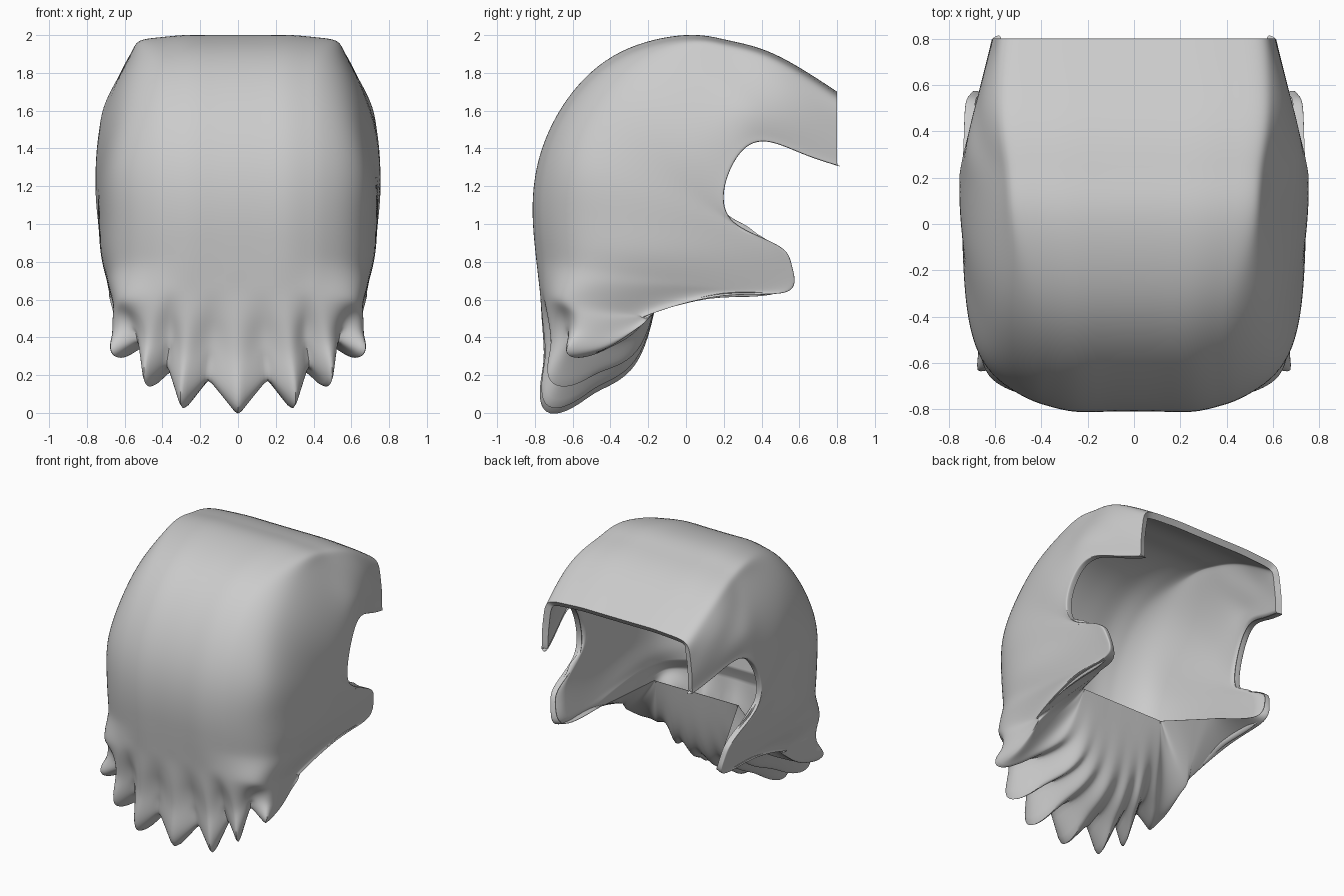
import bpy, math
from mathutils import Vector

cube = bpy.data.objects.get("Cube")
if cube:
    bpy.data.objects.remove(cube)

grey = bpy.data.materials.new("plain_grey")
grey.use_nodes = True
COLOUR = (0.6, 0.6, 0.6, 1)
grey.diffuse_color = COLOUR
grey.node_tree.nodes["Principled BSDF"].inputs["Base Color"].default_value = COLOUR


def table(points, v):
    """Piecewise linear lookup."""
    if v <= points[0][0]:
        return points[0][1]
    for (a, p), (b, q) in zip(points, points[1:]):
        if v <= b:
            return p + (q - p) * (v - a) / (b - a)
    return points[-1][1]


def half_width(y, z):
    """Half width of the side wall at a given depth and height."""
    by_depth = table([(-.7, .70), (-.4, .72), (0, .745), (.2, .755), (.4, .71), (.6, .66), (.8, .61)], y)
    by_height = table([(.5, .635), (.65, .68), (.85, .725), (1.1, .745), (1.25, .755)], z)
    if z > 1.2:
        return by_depth
    return min(by_depth, by_height) if y < 0 else by_height


# Widest reach of the crown's rounded shoulders by height
SHOULDER = [(1.3, .76), (1.5, .735), (1.6, .715), (1.75, .645), (1.9, .565), (2, .5)]

# Shell rows: outer profile (y, z), side opening edge (y, z), corner style
RIM, BROW, CROWN, SLOPE = (.86, .95, .98), (.80, .88, .97), (.70, .80, .92), (.64, .80, .93)
BEND, FRONT = (.65, .85, .97), (.68, .92, 1)
ROWS = [
    ((.80, 1.70), (.80, 1.31), RIM), ((.47, 1.90), (.62, 1.37), BROW),
    ((.22, 1.97), (.42, 1.44), CROWN), ((0, 2), (.28, 1.37), CROWN),
    ((-.35, 1.91), (.2, 1.18), SLOPE), ((-.62, 1.67), (.24, 1.02), BEND),
    ((-.77, 1.37), (.40, .93), FRONT), ((-.81, 1.1), (.52, .86), FRONT),
    ((-.80, .9), (.555, .77), FRONT), ((-.79, .8), (.54, .635), FRONT),
    ((-.78, .71), (.2, .63), FRONT), ((-.77, .62), (-.17, .53), FRONT)]
ALONG = (0, 0, 0, .02, .05, .16, .4, .7, .94, 1)
LAST = len(ROWS) - 1

# Spiky fringe: alternating tips and valleys from the middle outwards,
# and how far the underside sags at its middle and rear
TIPS = [(0, -.74, .005), (.16, -.69, .16), (.3, -.73, .035), (.38, -.65, .23), (.49, -.7, .155),
        (.53, -.61, .36), (.655, -.62, .305), (.645, -.43, .335), (.63, -.27, .44), (.61, -.18, .52)]
SAG = [(.23, .36), (.20, .33), (.22, .34), (.18, .30), (.21, .32),
       (.14, .24), (.17, .22), (.09, .1), (.04, .04), (.02, .01)]


def column(j):
    """One strip of points from the rear rim over the crown to the neck."""
    pts = []
    for p, q, style in ROWS:
        y, z = (a + (b - a) * ALONG[j] for a, b in zip(p, q))
        spread = (0, .28 * style[0], .55 * style[0], .79 * style[0]) + style + (1, 1, 1)
        pts.append(Vector((min(half_width(y, z) * spread[j], table(SHOULDER, z)), y, z)))
    root, tip = pts[-1], Vector(TIPS[j])
    neck = Vector((min(.3, .05 * j) + .004 * j, -.12, .8))
    out = Vector((tip.x, tip.y + .2, 0)).normalized()
    push = 0 if j > 6 else (-.025 if j % 2 else .01)
    pts.append(root.lerp(tip, .25) + out * push * .3)
    pts.append(root.lerp(tip, .6) + out * push)
    pts.append(tip)
    for t, sag in zip((.4, .8), SAG[j]):
        pts.append(tip.lerp(neck, t) - Vector((0, 0, sag)))
    pts.append(neck)
    return pts


def lip(edge):
    """Inward fold along the opening, widening from the chin to the neck."""
    pts = [p - Vector((.04, 0, 0)) for p in edge[:LAST - 2]]
    chin = edge[LAST - 2] + Vector((-.06, -.01, .015))
    pts.append(chin)
    neck = edge[-1] + Vector((.004, .004, .002))
    count = len(edge) - len(pts)
    for k in range(1, count + 1):
        pts.append(chin.lerp(neck, (k / count) ** .5))
    return pts


half = [column(j) for j in range(len(ALONG))]
half.append(lip(half[-1]))
W = len(half) - 1
cols = [[Vector((-p.x, p.y, p.z)) for p in c] for c in half[:0:-1]] + half
n, m = len(cols[0]), len(cols)
target = [cols[j][i] for i in range(n) for j in range(m)]
faces = [(i * m + j, (i + 1) * m + j, (i + 1) * m + j + 1, i * m + j + 1)
         for i in range(n - 1) for j in range(m - 1)]

# Hood shell with fringe, one smooth sheet
mesh = bpy.data.meshes.new("hood_shell")
mesh.from_pydata(target, [], faces)
hood = bpy.data.objects.new("hood_shell", mesh)
bpy.context.collection.objects.link(hood)
mesh.materials.append(grey)

# Crisper ridges and folds along the spikes
crease = mesh.attributes.new("crease_edge", 'FLOAT', 'EDGE')
for e in mesh.edges:
    a, b = sorted(e.vertices)
    if b - a == m and LAST + 1 < a // m < LAST + 4 and abs(a % m - W) < 7:
        crease.data[e.index].value = .5

sub = hood.modifiers.new("smooth", 'SUBSURF')
sub.levels = sub.render_levels = 3

# Pull the cage so the smooth surface passes through the wanted points
for step in range(3):
    bpy.context.view_layer.update()
    ev = hood.evaluated_get(bpy.context.evaluated_depsgraph_get())
    now = [v.co.copy() for v in ev.data.vertices[:len(target)]]
    for v, want, got in zip(mesh.vertices, target, now):
        v.co += (want - got) * .8
    mesh.update()

# Wall thickness, fading to thin in the fringe and at the lip
group = hood.vertex_groups.new(name="wall")
group.add([i * m + j for i in range(LAST) for j in range(2, m - 2)], 1, 'REPLACE')
solid = hood.modifiers.new("wall", 'SOLIDIFY')
solid.thickness = .045
solid.offset = -1
solid.vertex_group = "wall"
solid.thickness_vertex_group = .06

bpy.ops.object.select_all(action='DESELECT')
hood.select_set(True)
bpy.context.view_layer.objects.active = hood
bpy.ops.object.convert(target='MESH')
bpy.ops.object.shade_smooth_by_angle(angle=math.radians(50))
